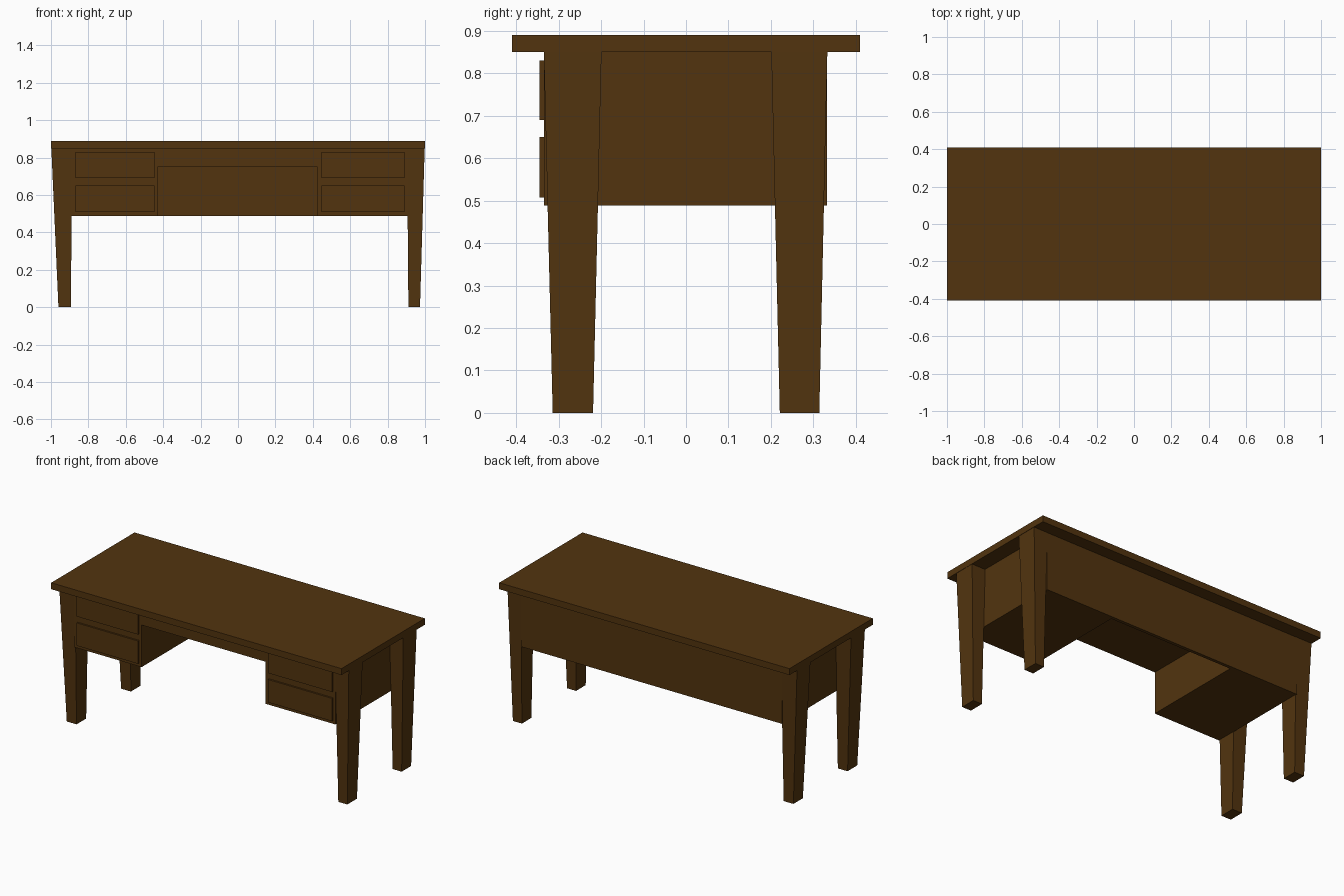
import bpy

if "Cube" in bpy.data.objects:
    bpy.data.objects.remove(bpy.data.objects["Cube"])

wood = bpy.data.materials.new("dark brown wood")
wood.diffuse_color = (0.085, 0.034, 0.0045, 1)
wood.use_nodes = True
wood.node_tree.nodes["Principled BSDF"].inputs["Base Color"].default_value = wood.diffuse_color


def hexa(name, lower, upper, z0, z1):
    """Six-sided block; lower and upper are (x0, x1, y0, y1) rectangles."""
    verts = []
    for (x0, x1, y0, y1), z in ((lower, z0), (upper, z1)):
        verts += [(x0, y0, z), (x1, y0, z), (x1, y1, z), (x0, y1, z)]
    faces = [(3, 2, 1, 0), (4, 5, 6, 7)]
    faces += [(i, (i + 1) % 4, (i + 1) % 4 + 4, i + 4) for i in range(4)]
    mesh = bpy.data.meshes.new(name)
    mesh.from_pydata(verts, [], faces)
    mesh.materials.append(wood)
    obj = bpy.data.objects.new(name, mesh)
    bpy.context.collection.objects.link(obj)
    return obj


def box(name, x0, x1, y0, y1, z0, z1):
    return hexa(name, (x0, x1, y0, y1), (x0, x1, y0, y1), z0, z1)


# Table top
box("table_top", -1, 1, -0.41, 0.41, 0.85, 0.89)

# Drawer pedestals, shallow centre section and back panel between them
box("left_pedestal", -0.893, -0.43, -0.334, 0.332, 0.488, 0.85)
box("right_pedestal", 0.425, 0.905, -0.334, 0.332, 0.488, 0.85)
box("centre_section", -0.43, 0.425, -0.334, 0.332, 0.75, 0.85)
box("back_panel", -0.43, 0.425, 0.312, 0.332, 0.488, 0.75)

# Drawer fronts
for side, x0, x1 in (("left", -0.87, -0.447), ("right", 0.447, 0.89)):
    for level, z0, z1 in (("lower", 0.508, 0.65), ("upper", 0.69, 0.83)):
        box(f"{side}_{level}_drawer", x0, x1, -0.345, -0.33, z0, z1)

# Tapered legs: (bottom x range, top x range) per side, mirrored front to back
legs = {"left": ((-0.96, -0.893), (-0.998, -0.888)),
        "right": ((0.911, 0.973), (0.904, 0.998))}
for side, (low, top) in legs.items():
    hexa(f"{side}_front_leg", (*low, -0.314, -0.219), (*top, -0.335, -0.199), 0, 0.85)
    hexa(f"{side}_back_leg", (*low, 0.221, 0.314), (*top, 0.201, 0.333), 0, 0.85)
